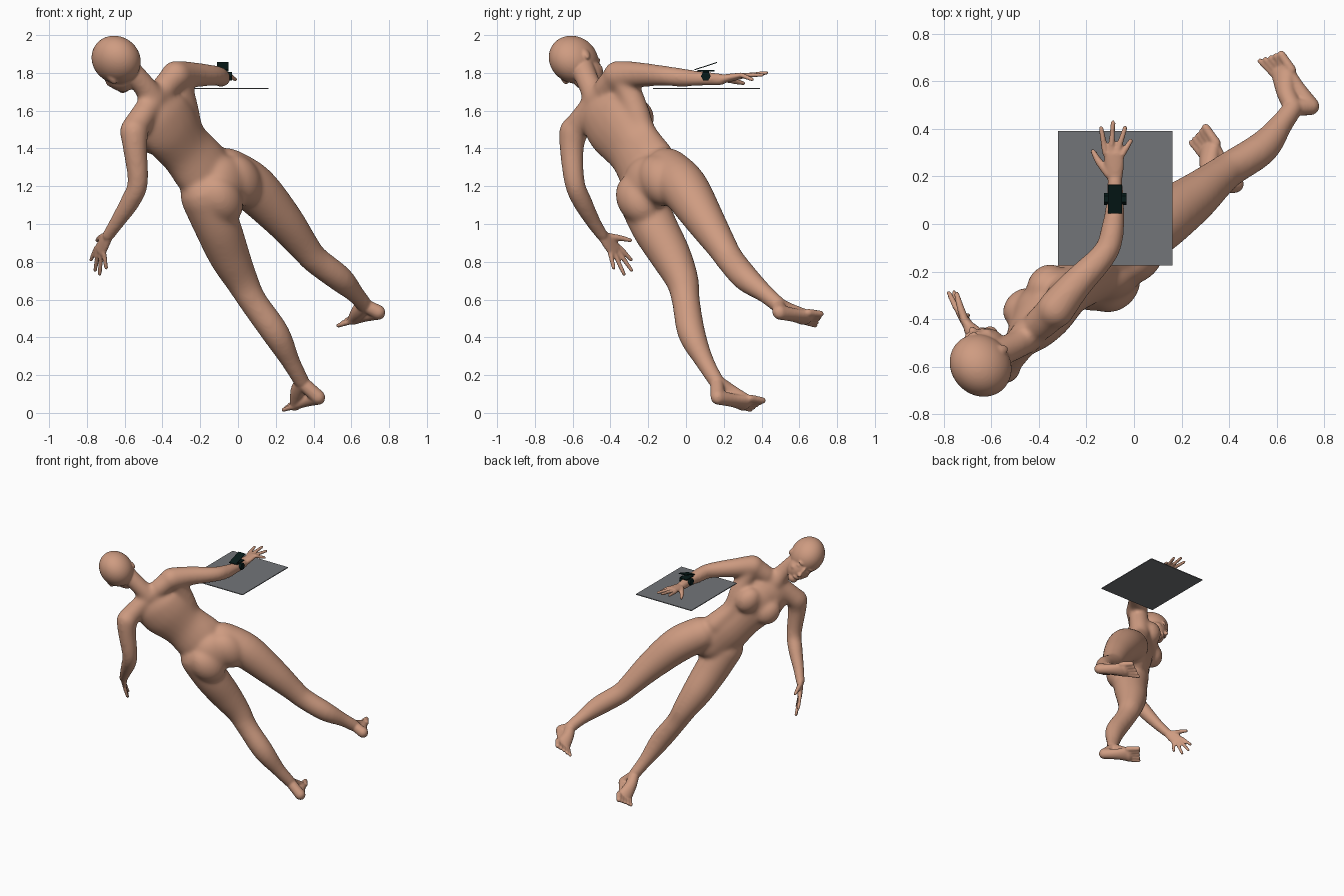
import bpy, bmesh, math
from mathutils import Vector as V, Matrix

cube = bpy.data.objects.get("Cube")
if cube:
    bpy.data.objects.remove(cube)


def material(name, rgb):
    m = bpy.data.materials.new(name)
    m.use_nodes = True
    m.diffuse_color = (*rgb, 1)
    m.node_tree.nodes["Principled BSDF"].inputs["Base Color"].default_value = (*rgb, 1)
    return m


skin = material("skin", (.62, .33, .22))
grey = material("panel grey", (.17, .178, .19))
black = material("dark teal black", (.002, .011, .01))


def finish(name, bm, mat):
    bmesh.ops.recalc_face_normals(bm, faces=bm.faces)
    me = bpy.data.meshes.new(name)
    bm.to_mesh(me)
    bm.free()
    me.materials.append(mat)
    ob = bpy.data.objects.new(name, me)
    bpy.context.collection.objects.link(ob)
    return ob


def fuse(ob, voxel, iterations):
    """Merge overlapping volumes into one softened skin."""
    bpy.ops.object.select_all(action='DESELECT')
    bpy.context.view_layer.objects.active = ob
    ob.select_set(True)
    remesh = ob.modifiers.new("fuse", 'REMESH')
    remesh.mode = 'VOXEL'
    remesh.voxel_size = voxel
    soften = ob.modifiers.new("soften", 'SMOOTH')
    soften.factor = .5
    soften.iterations = iterations
    for name in ("fuse", "soften"):
        bpy.ops.object.modifier_apply(modifier=name)


body = bmesh.new()
LATERAL = V((.54, .54, .64)).normalized()   # the figure's own right
FORWARD = V((-.707, .707, 0))               # the way the chest faces


def tube(stations, side=LATERAL, n=20, steps=5):
    """Rounded loft: each station is (centre, half width along side, half depth)."""
    st = [(V(c), a, b) for c, a, b in stations]
    samples = []
    for i in range(len(st) - 1):
        p = [st[max(i - 1, 0)], st[i], st[i + 1], st[min(i + 2, len(st) - 1)]]
        for k in range(steps + (i == len(st) - 2)):
            t = k / steps
            w = ((-t + 2*t*t - t**3) / 2, (2 - 5*t*t + 3*t**3) / 2,
                 (t + 4*t*t - 3*t**3) / 2, (t**3 - t*t) / 2)
            c = sum((q[0] * f for q, f in zip(p, w)), V())
            samples.append((c, sum(q[1] * f for q, f in zip(p, w)),
                            sum(q[2] * f for q, f in zip(p, w))))
    # rounded ends
    def cap(end, inner):
        d = (end[0] - inner[0]).normalized() * min(end[1], end[2])
        return [(end[0] + d * math.sin(x), end[1] * math.cos(x), end[2] * math.cos(x))
                for x in (.4, .8, 1.2, 1.5)]
    samples = cap(samples[0], samples[1])[::-1] + samples + cap(samples[-1], samples[-2])
    rings = []
    for i, (c, a, b) in enumerate(samples):
        t = (samples[min(i + 1, len(samples) - 1)][0] - samples[max(i - 1, 0)][0]).normalized()
        s = (side - t * side.dot(t)).normalized()
        d = t.cross(s)
        rings.append([body.verts.new(c + s * a * math.cos(2 * math.pi * k / n)
                                     + d * b * math.sin(2 * math.pi * k / n)) for k in range(n)])
    for r, q in zip(rings, rings[1:]):
        for k in range(n):
            body.faces.new((r[k], r[(k + 1) % n], q[(k + 1) % n], q[k]))
    body.faces.new(rings[0])
    body.faces.new(rings[-1])


def ball(c, size, axes):
    m = Matrix.Translation(c) @ Matrix(axes).transposed().to_4x4() @ Matrix.Diagonal((*size, 1))
    bmesh.ops.create_icosphere(body, subdivisions=4, radius=1, matrix=m)


def round_limb(stations, swell=.005):
    tube([(c, r + swell, r + swell) for c, r in stations])


# Torso, flank below the raised arm, shoulder girdle and neck
tube([((-.44, -.46, 1.645), .12, .07), ((-.415, -.43, 1.59), .17, .1),
      ((-.365, -.37, 1.515), .185, .114), ((-.285, -.285, 1.4), .158, .106),
      ((-.2, -.22, 1.3), .172, .116), ((-.105, -.165, 1.19), .155, .118)])
round_limb([((-.31, -.32, 1.74), .065), ((-.275, -.265, 1.6), .064),
            ((-.245, -.225, 1.48), .066), ((-.15, -.15, 1.36), .08)])
round_limb([((-.55, -.585, 1.5), .068), ((-.45, -.475, 1.65), .062), ((-.33, -.36, 1.785), .07)])
round_limb([((-.45, -.47, 1.66), .07), ((-.5, -.51, 1.735), .056), ((-.59, -.55, 1.83), .06)])

# Chest and buttocks
BODY_AXES = (LATERAL, FORWARD, LATERAL.cross(FORWARD))
ball(V((-.37, -.25, 1.57)), (.085, .072, .1), BODY_AXES)
ball(V((-.47, -.35, 1.465)), (.085, .072, .1), BODY_AXES)
ball(V((-.415, -.315, 1.535)), (.13, .058, .11), BODY_AXES)
ball(V((.01, -.135, 1.23)), (.115, .105, .15), BODY_AXES)
ball(V((-.095, -.25, 1.13)), (.115, .115, .15), BODY_AXES)
ball(V((-.065, -.205, 1.21)), (.15, .095, .15), BODY_AXES)

# Legs
round_limb([((-.06, -.1, 1.28), .12), ((.08, -.01, 1.19), .124), ((.24, .1, 1.02), .1),
            ((.35, .19, .88), .077), ((.41, .235, .81), .07), ((.54, .32, .71), .066),
            ((.62, .42, .63), .045), ((.67, .49, .57), .04)])
round_limb([((-.18, -.24, 1.15), .122), ((-.11, -.17, .99), .118), ((-.045, -.08, .83), .104),
            ((.02, -.02, .7), .083), ((.08, .0, .59), .07), ((.2, .03, .42), .069),
            ((.28, .1, .27), .046), ((.34, .165, .16), .038)])

# Arms
round_limb([((-.33, -.36, 1.785), .076), ((-.25, -.26, 1.79), .064), ((-.12, -.12, 1.785), .05),
            ((-.09, -.02, 1.775), .045), ((-.08, .08, 1.77), .035), ((-.08, .19, 1.765), .029)])
round_limb([((-.55, -.595, 1.49), .073), ((-.545, -.605, 1.4), .06), ((-.53, -.59, 1.22), .05),
            ((-.57, -.55, 1.12), .048), ((-.64, -.49, 1.01), .036), ((-.69, -.44, .935), .029)])

# Soften the large masses before adding the fine parts
masses = finish("masses", body, skin)
fuse(masses, .011, 20)
body = bmesh.new()
body.from_mesh(masses.data)
bpy.data.objects.remove(masses)


def foot(ankle, heel, big, little):
    ankle, heel, big, little = V(ankle), V(heel), V(big), V(little)
    across = (big - little).normalized()
    toes = (big + little) / 2
    front = heel.lerp(toes, .7)
    tube([(ankle, .038, .042), (ankle.lerp(toes, .3) - V((0, 0, .01)), .042, .042),
          (front, .055, .032)], across)
    tube([(heel, .037, .041), (heel.lerp(toes, .4), .042, .032), (front, .057, .03)], across)
    tube([(ankle, .036, .036), (heel, .038, .038)], across)
    for i in range(5):
        f = i / 4
        tip = big.lerp(little, f)
        base = front + across * (.046 - .092 * f)
        r = .021 - .007 * min(1, i * .6)
        tube([(base, r, r), (tip, r * .85, r * .85)], across, 12)


foot((.67, .49, .57), (.742, .495, .533), (.62, .712, .524), (.53, .685, .462))
foot((.34, .165, .16), (.424, .168, .083), (.302, .405, .066), (.24, .342, .016))


def hand(wrist, knuckles, across, thumb, tips):
    wrist, knuckles, across = V(wrist), V(knuckles), V(across).normalized()
    tube([(wrist, .03, .024), (wrist.lerp(knuckles, .5), .04, .021),
          (knuckles, .044, .016)], across)
    root = wrist.lerp(knuckles, .25) + across * .025
    tube([(root, .02, .018), (root.lerp(V(thumb), .55) + across * .006, .016, .015),
          (thumb, .011, .011)], across, 12)
    for i, tip in enumerate(tips):
        base = knuckles + across * (.036 - .024 * i)
        tube([(base, .0135, .0135), (base.lerp(V(tip), .5), .0125, .0125),
              (tip, .0105, .0105)], across, 12)


hand((-.08, .18, 1.765), (-.085, .295, 1.785), (-1, .08, -.1), (-.172, .305, 1.745),
     [(-.138, .403, 1.795), (-.088, .426, 1.8), (-.037, .405, 1.79), (-.014, .35, 1.765)])
hand((-.685, -.445, .945), (-.73, -.375, .86), (-.5, .65, .35), (-.745, -.295, .913),
     [(-.778, -.29, .81), (-.757, -.288, .755), (-.732, -.328, .735), (-.698, -.383, .768)])

# Head: skull, jaw, nose, brow, lips and ears
face = V((-.55, .8, -.15))
face = (face - LATERAL * face.dot(LATERAL)).normalized()
crown = LATERAL.cross(face)
HEAD_AXES = (LATERAL, face, crown)
skull = V((-.645, -.595, 1.87))


def head_part(right, front, up, size):
    ball(skull + LATERAL * right + face * front + crown * up, size, HEAD_AXES)


head_part(0, 0, 0, (.116, .138, .134))
head_part(0, .058, -.085, (.082, .088, .105))
head_part(0, .105, -.165, (.038, .036, .033))
head_part(0, .148, -.092, (.015, .024, .018))
head_part(0, .139, -.06, (.01, .017, .035))
head_part(0, .138, -.132, (.026, .013, .011))
for sgn in (-1, 1):
    head_part(sgn * .038, .12, -.022, (.03, .016, .011))
    head_part(sgn * .04, .117, -.05, (.02, .016, .011))
    head_part(sgn * .048, .09, -.09, (.03, .035, .03))
    head_part(sgn * .106, -.005, -.05, (.012, .022, .034))

# One continuous skin
figure = finish("body", body, skin)
fuse(figure, .0065, 5)
bpy.ops.object.shade_smooth()


def box(name, centre, size, mat, tilt=0):
    bm = bmesh.new()
    m = Matrix.Translation(centre) @ Matrix.Rotation(tilt, 4, 'X') @ Matrix.Diagonal((*size, 1))
    bmesh.ops.create_cube(bm, size=1, matrix=m)
    return finish(name, bm, mat)


# Floating panel and wrist device
box("panel", (-.079, .108, 1.718), (.483, .566, .006), grey)
box("wrist_base_plate", (-.08, .105, 1.811), (.06, .09, .006), black)
box("wrist_screen", (-.08, .105, 1.836), (.06, .125, .005), black, math.radians(18))
box("wrist_mount", (-.08, .105, 1.8), (.036, .036, .02), black)

# Hexagonal clasp across the wrist
clasp = bmesh.new()
bmesh.ops.create_cone(clasp, cap_ends=True, segments=6, radius1=.026, radius2=.026, depth=.094,
                      matrix=Matrix.Translation((-.079, .105, 1.782))
                      @ Matrix.Rotation(math.pi / 2, 4, 'Y'))
finish("wrist_clasp", clasp, black)
